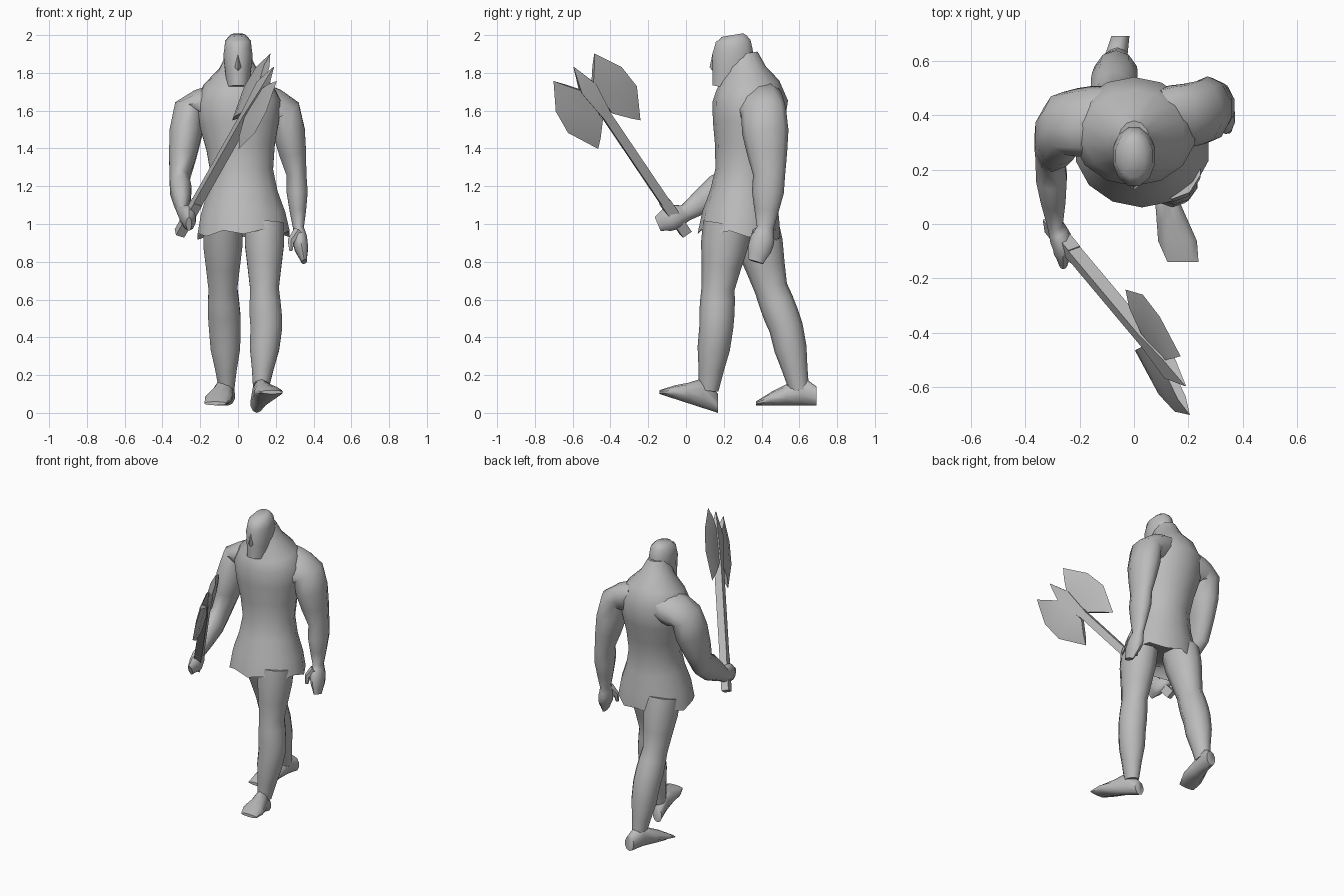
import bpy, bmesh, math
from mathutils import Vector

if "Cube" in bpy.data.objects:
    bpy.data.objects.remove(bpy.data.objects["Cube"])

clay = bpy.data.materials.new("plain_grey")
clay.use_nodes = True
grey = (0.5, 0.5, 0.5, 1)
clay.diffuse_color = grey
clay.node_tree.nodes["Principled BSDF"].inputs["Base Color"].default_value = grey


def skin(name, rings, angle=55):
    """Bridge point rings into one closed object with smooth shading."""
    bm = bmesh.new()
    rows = [[bm.verts.new(point) for point in ring] for ring in rings]
    count = len(rows[0])
    for upper, lower in zip(rows, rows[1:]):
        for i in range(count):
            j = (i + 1) % count
            bm.faces.new((upper[i], upper[j], lower[j], lower[i]))
    bm.faces.new(rows[0])
    bm.faces.new(rows[-1])
    bmesh.ops.remove_doubles(bm, verts=bm.verts, dist=0.001)
    bmesh.ops.recalc_face_normals(bm, faces=bm.faces)
    mesh = bpy.data.meshes.new(name)
    bm.to_mesh(mesh)
    bm.free()
    mesh.materials.append(clay)
    mesh.shade_smooth()
    mesh.set_sharp_from_angle(angle=math.radians(angle))
    obj = bpy.data.objects.new(name, mesh)
    bpy.context.collection.objects.link(obj)


def oval(centre, direction, width, depth, sides):
    """Ring of points square to a direction, with its width across the body."""
    back = direction.cross(Vector((1, 0, 0))).normalized()
    across = back.cross(direction).normalized()
    turns = [math.tau * (i + 0.5) / sides for i in range(sides)]
    return [centre + across * width * math.cos(a) + back * depth * math.sin(a)
            for a in turns]


def sweep(joints, widths, depths, bulge=0.0, steps=3, sides=10):
    """Rings along a path of joints; sizes ease from joint to joint."""
    joints = [Vector(joint) for joint in joints]
    samples = []
    for k in range(len(joints) - 1):
        length = (joints[k + 1] - joints[k]).length
        last = k == len(joints) - 2
        for step in range(steps + last):
            t = step / steps
            ease = t * t * (3 - 2 * t)
            swell = bulge * length * math.sin(math.pi * t)
            width = widths[k] + (widths[k + 1] - widths[k]) * ease + swell
            depth = depths[k] + (depths[k + 1] - depths[k]) * ease + swell
            samples.append((joints[k].lerp(joints[k + 1], t), width, depth))
    rings = []
    for i, (centre, width, depth) in enumerate(samples):
        before = samples[max(i - 1, 0)][0]
        after = samples[min(i + 1, len(samples) - 1)][0]
        rings.append(oval(centre, after - before, width, depth, sides))
    return rings


# Torso with a ragged tunic hem, hollow underneath
torso = sweep([(0, .3, 1.9), (0, .34, 1.65), (.02, .31, 1.28), (.03, .28, .94)],
              [.06, .23, .17, .25], [.08, .2, .155, .22], sides=14)
for i, point in enumerate(torso[-1]):
    point.z += .012 * (-1) ** i
middle = sum(torso[-1], Vector()) / len(torso[-1])
torso.append([point.lerp(middle, .2) + Vector((0, 0, .06)) for point in torso[-1]])
skin("torso_and_tunic", torso)

# Head and nose
skin("head", sweep([(0, .22, 1.72), (0, .25, 1.89), (0, .25, 1.97), (0, .245, 2)],
                   [.06, .08, .07, .04], [.085, .115, .095, .06], steps=2, sides=12))
skin("nose", sweep([(0, .16, 1.9), (0, .15, 1.83), (0, .16, 1.81)],
                   [.01, .018, .01], [.02, .025, .015], steps=1, sides=6))

# Arms: chest, shoulder, elbow, wrist, knuckles, fingertips
arm_widths = [.09, .085, .055, .03, .04, .015]
arm_depths = [.13, .12, .085, .045, .065, .04]
arms = {
    "left_arm": [(.1, .38, 1.65), (.25, .41, 1.6), (.31, .44, 1.26),
                 (.32, .42, .98), (.33, .4, .9), (.35, .37, .8)],
    "right_arm": [(-.1, .38, 1.65), (-.26, .37, 1.6), (-.31, .26, 1.24),
                  (-.29, 0, 1.06), (-.26, -.08, 1.03), (-.26, -.15, 1)],
}
for name, joints in arms.items():
    skin(name, sweep(joints, arm_widths, arm_depths, bulge=.04))
skin("left_thumb", sweep([(.32, .38, .96), (.28, .36, .91), (.28, .35, .86)],
                         [.03, .02, .01], [.03, .02, .01], steps=1, sides=6))

# Legs in mid stride: hip, knee, calf, ankle
legs = {
    "left_leg": [(.14, .22, 1), (.14, .17, .66), (.15, .16, .45), (.12, .12, .12)],
    "right_leg": [(-.08, .36, 1), (-.08, .45, .66), (-.07, .53, .45), (-.06, .6, .12)],
}
for name, joints in legs.items():
    skin(name, sweep(joints, [.11, .08, .088, .042], [.13, .088, .09, .052], bulge=.02))


def foot(name, heel, toe):
    """Foot standing on the sole line from heel to toe."""
    widths = [.035, .045, .06, .075, .06]
    heights = [.05, .08, .055, .035, .01]
    centres = [Vector(heel).lerp(Vector(toe), i / 4) + Vector((0, 0, height))
               for i, height in enumerate(heights)]
    skin(name, [oval(centre, Vector((0, -1, 0)), width, height, 10)
                for centre, width, height in zip(centres, widths, heights)])


foot("left_foot", (.1, .17, 0), (.18, -.14, .1))
foot("right_foot", (-.05, .69, .04), (-.12, .37, .04))

# Axe frame: along the shaft from its butt, across the blades, through the plate
butt = Vector((-.31, 0, .95))
shaft_way = Vector((.47, -.56, .83))
blade_way = Vector((-.13, .83, .56))
plate_way = shaft_way.cross(blade_way).normalized()


def axe(along, across, through):
    return butt + shaft_way * along + blade_way * across + plate_way * through


def bar(name, stations):
    """Square bar along the shaft from (position, half width) stations."""
    corners = ((-1, -1), (1, -1), (1, 1), (-1, 1))
    skin(name, [[axe(along, a * half, b * min(half, .024)) for a, b in corners]
                for along, half in stations], angle=30)


bar("axe_shaft", [(.19, .024), (.82, .024)])
bar("axe_grip", [(0, .028), (.2, .028)])
bar("axe_head_core", [(.76, .025), (.93, .045), (1.06, .002)])

# Blades taper from a thick root through a bevel line to a sharp edge
edge_points = [(1.06, .13), (.92, .21), (.79, .22), (.63, .135)]
for name, side in (("axe_rear_blade", 1), ("axe_front_blade", -1)):
    rings = []
    for i, (along, across) in enumerate(edge_points):
        edge = Vector((along, across * side, 0))
        root = Vector((.93 - .06 * i, .03 * side, 0))
        bevel = edge.lerp(root, .4)
        lift = Vector((0, 0, .016))
        ring = [edge, bevel + lift, root + lift, root - lift, bevel - lift]
        rings.append([axe(*point) for point in ring])
    skin(name, rings, angle=30)
